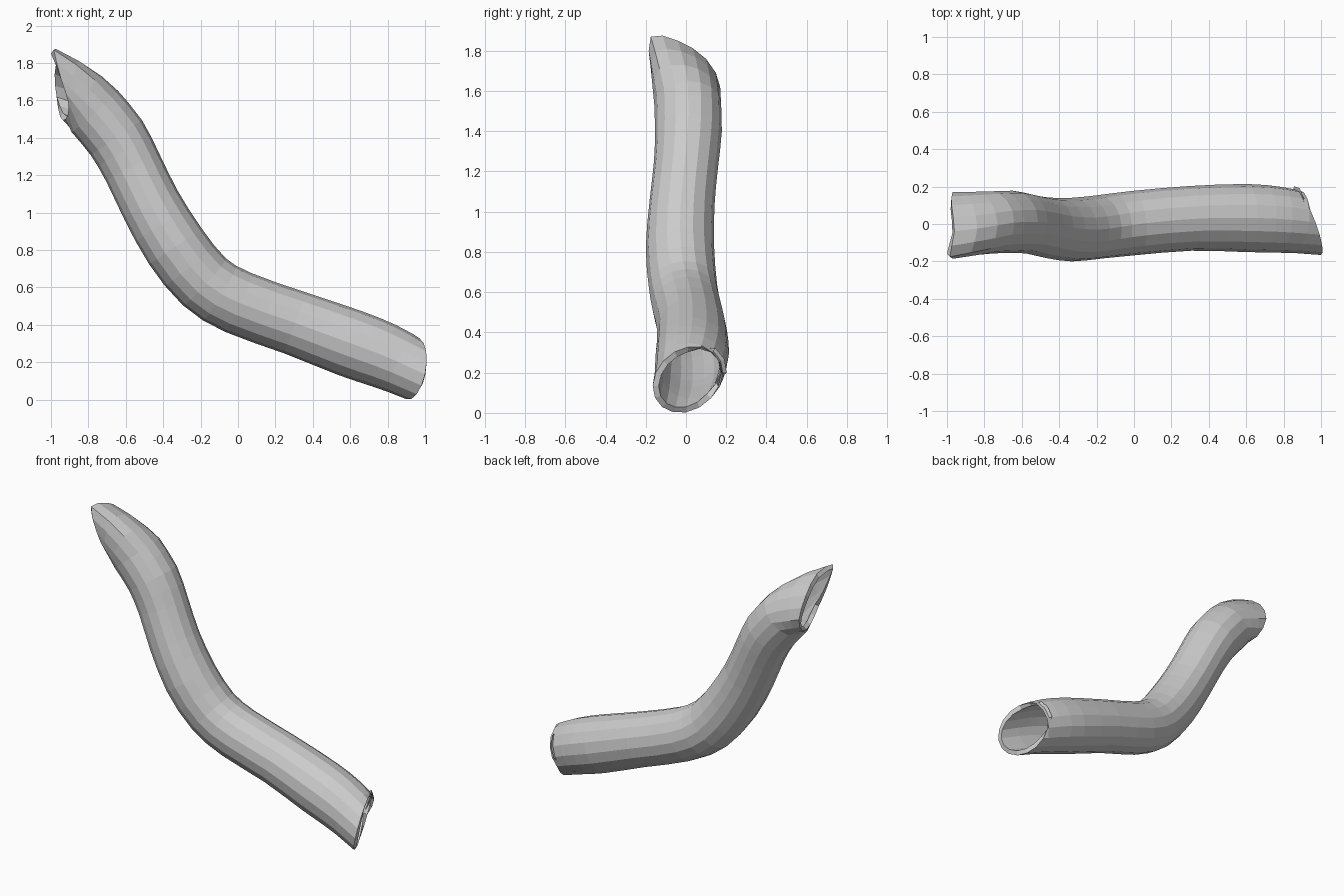
import bpy, bmesh, math
from mathutils import Vector

if "Cube" in bpy.data.objects:
    bpy.data.objects.remove(bpy.data.objects["Cube"])

SIDES = 16

# Centre line of the tube from the open foot to just below the mouth: x, y, z, radius
PATH = [(.935, .005, .165, .162), (.78, .022, .235, .176), (.6, .032, .302, .182),
        (.3, .03, .412, .173), (0, .005, .52, .172), (-.18, -.015, .63, .17),
        (-.335, -.03, .82, .17), (-.465, -.02, 1.04, .162), (-.56, 0, 1.235, .16),
        (-.65, .012, 1.40, .166), (-.765, .008, 1.54, .166)]

# Rim of the beaked mouth, one point each 45 degrees: far, top, near, bottom
RIM = [(-.97, .17, 1.62), (-.975, .10, 1.76), (-.96, -.04, 1.85), (-.985, -.175, 1.87),
       (-.945, -.175, 1.71), (-.905, -.14, 1.58), (-.92, -.03, 1.50), (-.95, .10, 1.51)]


def catmull(a, b, c, d, t):
    return (b * 2 + (c - a) * t + (a * 2 - b * 5 + c * 4 - d) * t * t
            + (b * 3 - a - c * 3 + d) * t ** 3) * .5


def smooth(points, steps, closed=False):
    pts = [Vector(p) for p in points]
    n = len(pts)
    pick = (lambda i: pts[i % n]) if closed else (lambda i: pts[max(0, min(n - 1, i))])
    out = [catmull(pick(i - 1), pick(i), pick(i + 1), pick(i + 2), s / steps)
           for i in range(n if closed else n - 1) for s in range(steps)]
    return out if closed else out + [pts[-1]]


# Round rings along the centre line
line = smooth(PATH, 2)
rings = []
for i, p in enumerate(line):
    t = (line[min(i + 1, len(line) - 1)].xyz - line[max(i - 1, 0)].xyz).normalized()
    v = Vector((0, 1, 0)).cross(t).normalized()
    u = t.cross(v)
    angles = [2 * math.pi * k / SIDES for k in range(SIDES)]
    rings.append([p.xyz + (u * math.cos(a) + v * math.sin(a)) * p.w for a in angles])
    if i == 0:
        # Slanted cut at the foot
        cut = Vector((1, .42, -.23))
        rings[0] = [q - t * ((q - p.xyz).dot(cut) / t.dot(cut)) for q in rings[0]]

# Blend from the last round ring into the mouth rim, slightly domed on top
rim = smooth(RIM, 2, closed=True)
last = rings[-1]
for f in (.33, .67, 1):
    dome = .025 * math.sin(math.pi * f)
    rings.append([a.lerp(b, f) + v * dome * max(0, math.sin(2 * math.pi * k / SIDES))
                  for k, (a, b) in enumerate(zip(last, rim))])

# Skin the rings
bm = bmesh.new()
grid = [[bm.verts.new(q) for q in ring] for ring in rings]
for a, b in zip(grid, grid[1:]):
    for k in range(SIDES):
        j = (k + 1) % SIDES
        bm.faces.new((a[k], b[k], b[j], a[j]))
mesh = bpy.data.meshes.new("bent_tube")
bm.to_mesh(mesh)
bm.free()
tube = bpy.data.objects.new("bent_tube", mesh)
bpy.context.collection.objects.link(tube)

# Wall thickness
wall = tube.modifiers.new("wall", 'SOLIDIFY')
wall.thickness = .03
wall.offset = -1
